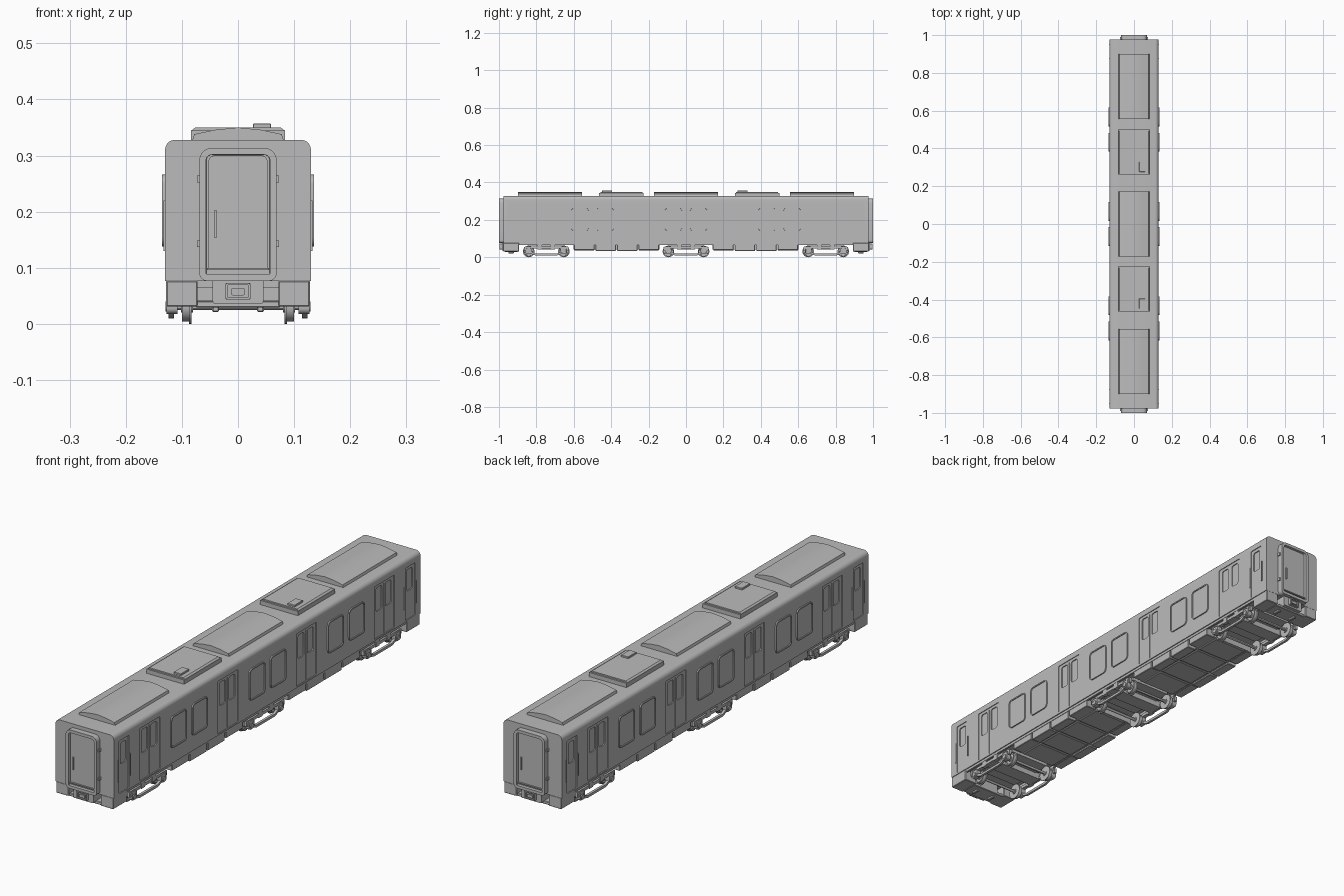
import bpy, bmesh, math
from mathutils import Vector

if "Cube" in bpy.data.objects:
    bpy.data.objects.remove(bpy.data.objects["Cube"], do_unlink=True)

grey = bpy.data.materials.new("plain_grey")
grey.use_nodes = True
grey.diffuse_color = (0.5, 0.5, 0.5, 1)
grey.node_tree.nodes["Principled BSDF"].inputs["Base Color"].default_value = (0.5, 0.5, 0.5, 1)
made = []


def finish(name, bm):
    mesh = bpy.data.meshes.new(name)
    bm.to_mesh(mesh)
    bm.free()
    mesh.materials.append(grey)
    ob = bpy.data.objects.new(name, mesh)
    bpy.context.collection.objects.link(ob)
    made.append(ob)
    return ob


def rounded(u, v, w, h, r, r_low=None, steps=5):
    """Rounded rectangle outline centred on u, v."""
    r_low = r if r_low is None else r_low
    pts = []
    for k, (su, sv) in enumerate([(1, 1), (-1, 1), (-1, -1), (1, -1)]):
        q = r if sv > 0 else r_low
        if q == 0:
            pts.append((u + su * w / 2, v + sv * h / 2))
            continue
        for i in range(steps + 1):
            a = math.pi / 2 * (k + i / steps)
            pts.append((u + su * (w / 2 - q) + q * math.cos(a),
                        v + sv * (h / 2 - q) + q * math.sin(a)))
    return pts


def add_prism(bm, pts, axis, a, b, inset=0, sink=0):
    """Extrude an outline along x or y from a to b, with an optional sunk face at b."""
    def place(p, d):
        return Vector((d, *p)) if axis == "x" else Vector((p[0], d, p[1]))
    rings = [[bm.verts.new(place(p, d)) for p in pts] for d in (a, b)]
    faces = [bm.faces.new(rings[0]), bm.faces.new(rings[1])]
    n = len(pts)
    for i in range(n):
        j = (i + 1) % n
        faces.append(bm.faces.new((rings[0][i], rings[0][j], rings[1][j], rings[1][i])))
    bmesh.ops.recalc_face_normals(bm, faces=faces)
    if inset:
        bmesh.ops.inset_region(bm, faces=[faces[1]], thickness=inset)
        bmesh.ops.inset_region(bm, faces=[faces[1]], thickness=0.0005, depth=-sink)


def prisms(name, items):
    bm = bmesh.new()
    for it in items:
        add_prism(bm, *it)
    return finish(name, bm)


def boxes(name, items, bevel=0):
    """Each box is centre x, y, z and size x, y, z."""
    bm = bmesh.new()
    for x, y, z, w, d, h in items:
        vs = bmesh.ops.create_cube(bm, size=1)["verts"]
        for v in vs:
            v.co = Vector((x + v.co.x * w, y + v.co.y * d, z + v.co.z * h))
    if bevel:
        bmesh.ops.bevel(bm, geom=bm.edges[:], offset=bevel, segments=1, affect="EDGES")
    return finish(name, bm)


def circle(y, z, r, n=24):
    return [(y + r * math.cos(2 * math.pi * i / n), z + r * math.sin(2 * math.pi * i / n)) for i in range(n)]


def cut(target, cutter):
    mod = target.modifiers.new("cut", "BOOLEAN")
    mod.operation, mod.solver, mod.object = "DIFFERENCE", "EXACT", cutter
    bpy.context.view_layer.objects.active = target
    bpy.ops.object.modifier_apply(modifier=mod.name)
    made.remove(cutter)
    bpy.data.objects.remove(cutter, do_unlink=True)


SIDES = (-1, 1)
DOORS = (-0.747, -0.25, 0.25, 0.747)
END_DOORS = (-0.912, 0.912)
BOGIES = (-0.747, 0, 0.747)

# Carriage shell with recessed doors, door windows and leaf gaps
body = prisms("body_shell", [(rounded(0, 0.202, 0.26, 0.252, 0.018, 0), "y", -0.977, 0.977)])
recess, panes = [], []
for s in SIDES:
    for y in DOORS:
        recess.append((rounded(y, 0.188, 0.128, 0.212, 0.004), "x", s * 0.127, s * 0.14))
        panes.append((rounded(y, 0.186, 0.002, 0.2, 0), "x", s * 0.124, s * 0.14))
        for k in SIDES:
            panes.append((rounded(y + k * 0.03, 0.235, 0.036, 0.095, 0.007), "x", s * 0.123, s * 0.14))
    for y in END_DOORS:
        recess.append((rounded(y, 0.188, 0.062, 0.212, 0.004), "x", s * 0.127, s * 0.14))
        panes.append((rounded(y, 0.238, 0.036, 0.085, 0.007), "x", s * 0.123, s * 0.14))
cut(body, prisms("door_cutter", recess))
cut(body, prisms("pane_cutter", panes))

# Raised side windows
prisms("side_windows", [
    (rounded(c + k * 0.067, 0.202, 0.1, 0.128, 0.016), "x", s * 0.128, s * 0.135, 0.005, 0.003)
    for s in SIDES for c in (-0.5, 0, 0.5) for k in SIDES])

# Handrails beside the end doors
boxes("door_handrails", [(s * 0.131, e * (0.912 + k * 0.037), 0.175, 0.004, 0.004, 0.09)
                         for s in SIDES for e in SIDES for k in SIDES])

# End gangways, doors, hinges, handles and couplers
for e, where in ((-1, "front"), (1, "back")):
    prisms(where + "_gangway", [(rounded(0, 0.195, 0.138, 0.237, 0.022, 0.014), "y",
                                 e * 0.97, e * 1.0, 0.012, 0.012)])
    prisms(where + "_gangway_door", [(rounded(0, 0.2, 0.106, 0.2, 0.012, 0.001), "y",
                                      e * 0.98, e * 0.991)])
    boxes(where + "_hinges", [(s * 0.07, e * 0.983, z, 0.007, 0.014, 0.012)
                              for s in SIDES for z in (0.143, 0.258)])
    boxes(where + "_door_handle", [(e * 0.04, e * 0.993, 0.178, 0.004, 0.006, 0.05)])
    boxes(where + "_door_sill", [(0, e * 0.992, 0.098, 0.11, 0.008, 0.004)])
    prisms(where + "_coupler", [
        (rounded(0, 0.058, 0.09, 0.044, 0.004), "y", e * 0.9, e * 0.985),
        (rounded(0, 0.058, 0.044, 0.03, 0.002), "y", e * 0.985, e * 0.997, 0.004, 0.006),
        (rounded(0, 0.057, 0.024, 0.012, 0.002), "y", e * 0.985, e * 0.996)])
    boxes(where + "_skirts", [(s * 0.1, e * 0.935, 0.054, 0.056, 0.085, 0.046) for s in SIDES]
          + [(0, e * 0.935, 0.035, 0.15, 0.07, 0.012)]
          + [(s * 0.04, e * 0.935, 0.027, 0.012, 0.03, 0.012) for s in SIDES], 0.002)

# Arched roof covers
arch = [(-0.083, 0.322), (-0.078, 0.338), (-0.04, 0.346), (0, 0.35),
        (0.04, 0.346), (0.078, 0.338), (0.083, 0.322)]
prisms("roof_covers", [(arch, "y", y - 0.172, y + 0.172) for y in (-0.727, 0, 0.727)])

# Roof cooling units with chamfered lids and small vents
units = (-0.345, 0.38)
boxes("cooling_units", [(0, y, 0.332, 0.168, 0.238, 0.026) for y in units])
bm = bmesh.new()
for y in units:
    add_prism(bm, [(-0.084, 0.344), (-0.076, 0.35), (0.076, 0.35), (0.084, 0.344)], "y", y - 0.112, y + 0.112)
finish("cooling_lids", bm)
boxes("cooling_vents", [(0.043, y - 0.077, 0.351, 0.032, 0.053, 0.012) for y in units], 0.001)

# Sole bars and underfloor equipment
boxes("sole_bars", [(s * 0.122, 0, 0.073, 0.008, 1.94, 0.014) for s in SIDES])
for c, where in ((-0.372, "front"), (0.372, "back")):
    boxes(where + "_underfloor_tray", [(0, c, 0.059, 0.17, 0.46, 0.036)])
    parts = []
    for i in range(4):
        y = c - 0.172 + i * 0.115
        parts.append((0, y, 0.042, 0.15, 0.107, 0.012))
        for s in SIDES:
            low = 0.034 if i in (1, 2) else 0.04
            parts.append((s * 0.104, y, (low + 0.074) / 2, 0.04, 0.108, 0.074 - low))
    boxes(where + "_equipment_boxes", parts, 0.002)

# Bogies: wheels, axles, side frames and bolsters
for c, where in zip(BOGIES, ("front", "middle", "back")):
    wheels, axles, frames, bars = [], [], [], []
    for k in SIDES:
        y = c + k * 0.094
        axles.append((circle(y, 0.031, 0.006, 12), "x", -0.118, 0.118))
        for s in SIDES:
            wheels.append((circle(y, 0.031, 0.031), "x", s * 0.083, s * 0.087))
            wheels.append((circle(y, 0.031, 0.027), "x", s * 0.087, s * 0.1, 0.005, 0.004))
            wheels.append((circle(y, 0.031, 0.011, 16), "x", s * 0.08, s * 0.102))
            frames.append((rounded(y, 0.036, 0.034, 0.036, 0.01), "x", s * 0.108, s * 0.127, 0.004, 0.002))
            frames.append((circle(y, 0.031, 0.009, 12), "x", s * 0.12, s * 0.129))
            # Sloping links down to the low bar
            frames.append(([(y - k * 0.012, 0.03), (y - k * 0.012, 0.018),
                            (y - k * 0.036, 0.01), (y - k * 0.036, 0.02)], "x", s * 0.114, s * 0.124))
            bars.append((s * 0.117, y + k * 0.02, 0.045, 0.012, 0.012, 0.02))
            bars.append((s * 0.117, c + k * 0.035, 0.058, 0.016, 0.024, 0.03))
    for s in SIDES:
        bars.append((s * 0.119, c, 0.015, 0.01, 0.12, 0.01))
        bars.append((s * 0.116, c, 0.052, 0.016, 0.23, 0.012))
    bars.append((0, c, 0.055, 0.225, 0.06, 0.026))
    bars.append((0, c, 0.07, 0.18, 0.2, 0.012))
    prisms(where + "_wheels", wheels)
    prisms(where + "_axles", axles)
    prisms(where + "_axle_boxes", frames)
    boxes(where + "_bogie_frame", bars)

# Smooth rounded parts while keeping edges sharp
bpy.ops.object.select_all(action="DESELECT")
for ob in made:
    ob.select_set(True)
bpy.context.view_layer.objects.active = body
bpy.ops.object.shade_smooth_by_angle(angle=math.radians(30))
bpy.ops.object.select_all(action="DESELECT")
